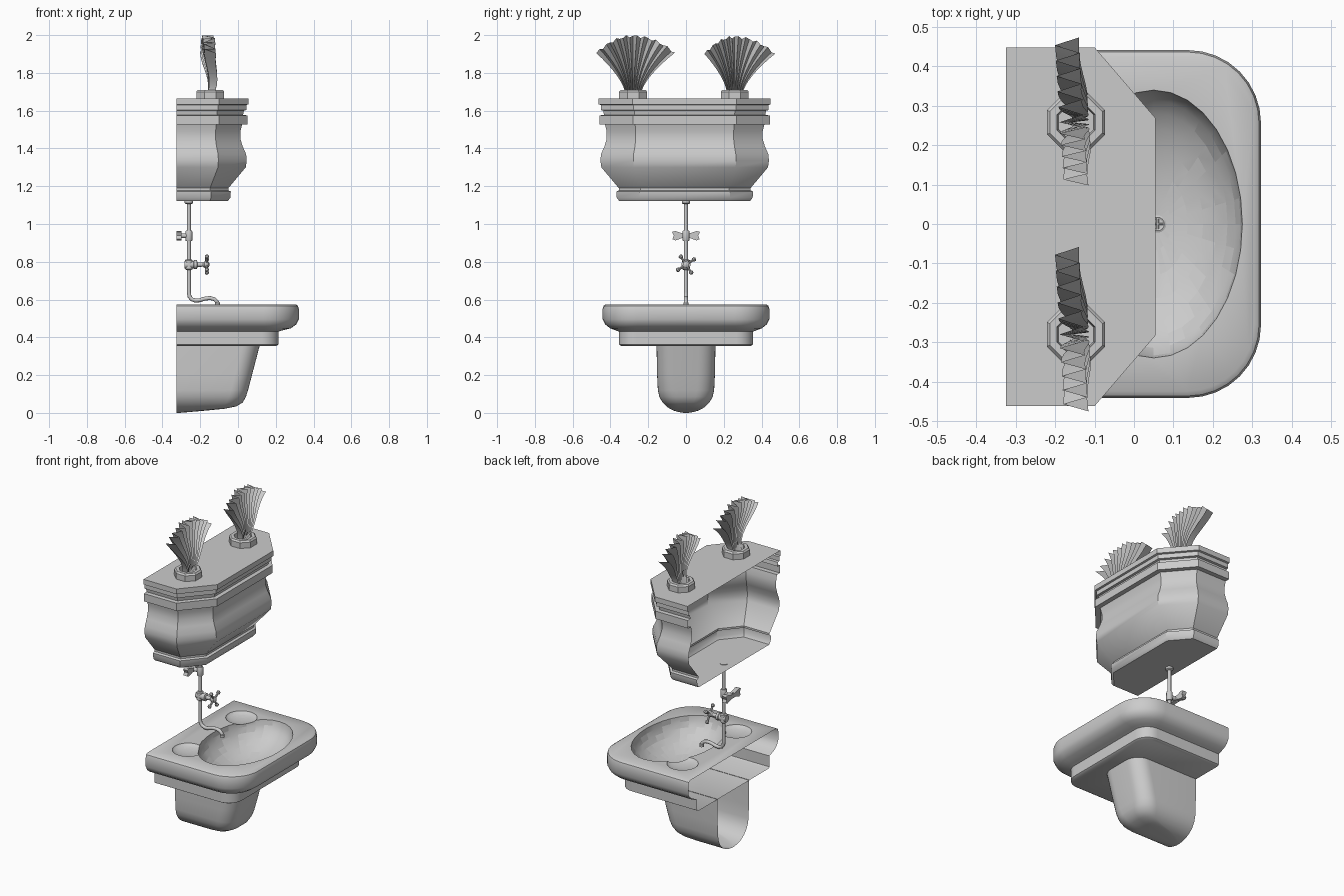
import bpy, bmesh, math
from mathutils import Matrix, Vector

if "Cube" in bpy.data.objects:
    bpy.data.objects.remove(bpy.data.objects["Cube"])

WALL = -0.325


def make(name, verts, faces, smooth=35):
    me = bpy.data.meshes.new(name)
    me.from_pydata(verts, [], faces)
    ob = bpy.data.objects.new(name, me)
    bpy.context.collection.objects.link(ob)
    if smooth:
        bpy.ops.object.select_all(action='DESELECT')
        ob.select_set(True)
        bpy.context.view_layer.objects.active = ob
        bpy.ops.object.shade_smooth_by_angle(angle=math.radians(smooth))
    return ob


def loft(name, rings, back=False, top=True):
    """Skin open rings (bottom to top) whose ends lie on the wall plane."""
    n = len(rings[0])
    verts = [p for r in rings for p in r]
    faces = []
    for k in range(len(rings) - 1):
        a, b = k * n, (k + 1) * n
        faces += [(a + i, a + i + 1, b + i + 1, b + i) for i in range(n - 1)]
        if back:
            faces.append((a + n - 1, a, b, b + n - 1))
    faces.append(tuple(reversed(range(n))))
    if top:
        faces.append(tuple(range((len(rings) - 1) * n, len(rings) * n)))
    return make(name, verts, faces)


def d_ring(z, front, half, r, n=8):
    """Open rectangle with two rounded front corners."""
    pts = [(WALL, -half, z)]
    for s, a0 in ((-1, -90), (1, 0)):
        for i in range(n + 1):
            a = math.radians(a0 + 90 * i / n)
            pts.append((front - r + r * math.cos(a), s * (half - r) + r * math.sin(a), z))
    return pts + [(WALL, half, z)]


def lathe(name, profile, segs=16, at=(0, 0, 0), axis=(0, 0, 1), phase=0.0):
    """Revolve (radius, height) points around an axis."""
    m = Matrix.Translation(at) @ Vector(axis).to_track_quat('Z', 'Y').to_matrix().to_4x4()
    verts, faces = [], []
    for r, h in profile:
        for i in range(segs):
            a = 2 * math.pi * (i + phase) / segs
            verts.append(m @ Vector((r * math.cos(a), r * math.sin(a), h)))
    for k in range(len(profile) - 1):
        for i in range(segs):
            j = (i + 1) % segs
            faces.append((k * segs + i, k * segs + j, (k + 1) * segs + j, (k + 1) * segs + i))
    faces.append(tuple(reversed(range(segs))))
    faces.append(tuple(range((len(profile) - 1) * segs, len(profile) * segs)))
    return make(name, verts, faces)


# water tank: half-octagon plan, inset d at each height
def tank_ring(z, d):
    half = [(WALL, 0.455 - d), (-0.10 - 0.45 * d, 0.455 - d), (0.055 - d, 0.275 - 0.38 * d)]
    pts = [(x, -y) for x, y in half] + list(reversed(half))
    return [(x, y - 0.007, z) for x, y in pts]


tank_profile = [(1.122, .108), (1.14, .095), (1.172, .093), (1.178, .106), (1.19, .106),
                (1.30, .014), (1.335, .009), (1.37, .012), (1.41, .03), (1.45, .042),
                (1.49, .042), (1.527, .033), (1.527, .004), (1.575, .004), (1.577, .028),
                (1.60, .024), (1.603, .011), (1.63, .011), (1.633, 0), (1.665, 0)]
loft("water_tank", [tank_ring(z, d) for z, d in tank_profile])

# basin body
basin_profile = [(.355, .203, .343, .08), (.362, .214, .355, .09), (.43, .214, .355, .09),
                 (.436, .232, .37, .10), (.448, .28, .402, .14), (.468, .308, .427, .17),
                 (.495, .322, .441, .185), (.552, .322, .441, .185), (.567, .317, .436, .18),
                 (.575, .305, .424, .17)]
basin = loft("basin", [d_ring(*p) for p in basin_profile], back=True)


# bowl and soap dishes carved from the basin
def carve(name, at, scale):
    bpy.ops.mesh.primitive_uv_sphere_add(segments=32, ring_count=16, radius=1, location=at, scale=scale)
    cutter = bpy.context.object
    cutter.name = name
    cutter.hide_render = True
    mod = basin.modifiers.new("carve", 'BOOLEAN')
    mod.operation, mod.solver, mod.object = 'DIFFERENCE', 'EXACT', cutter
    bpy.context.view_layer.objects.active = basin
    bpy.ops.object.modifier_apply(modifier=mod.name)
    bpy.data.objects.remove(cutter)


carve("bowl_cutter", (.05, 0, .577), (.225, .34, .168))
for s in (-1, 1):
    carve("dish_cutter", (-.16, s * .262, .578), (.09, .09, .024))

# open the wall side of the basin
bm = bmesh.new()
bm.from_mesh(basin.data)
bmesh.ops.delete(bm, geom=[f for f in bm.faces if all(v.co.x < WALL + 1e-4 for v in f.verts)],
                 context='FACES')
bm.to_mesh(basin.data)
bm.free()
bpy.ops.object.select_all(action='DESELECT')
basin.select_set(True)
bpy.context.view_layer.objects.active = basin
bpy.ops.object.shade_smooth_by_angle(angle=math.radians(35))

# pedestal under the basin
pedestal_profile = [(0, -.31, .012, .01), (.006, -.24, .045, .035), (.013, -.16, .068, .05),
                    (.022, -.07, .086, .06), (.034, -.01, .103, .07), (.055, .025, .124, .085),
                    (.085, .042, .141, .09), (.12, .053, .149, .09), (.2, .074, .153, .09),
                    (.357, .115, .156, .09)]
loft("pedestal", [d_ring(*p) for p in pedestal_profile], top=False)

# drain
lathe("drain_ring", [(.022, 0), (.022, .006), (.017, .008), (.013, .006), (.013, .001)],
      at=(.06, 0, .408))
for i in range(2):
    a = math.pi / 2 * i
    d = Vector((math.cos(a), math.sin(a), 0))
    lathe("drain_bar", [(.003, -.015), (.003, .015)], 6, Vector((.06, 0, .413)), d)

# supply pipe
curve = bpy.data.curves.new("supply_pipe", 'CURVE')
curve.dimensions = '3D'
curve.bevel_depth, curve.bevel_resolution, curve.use_fill_caps = 0.0105, 3, True
path = [(-.26, 1.125), (-.26, .64), (-.257, .617), (-.246, .602), (-.228, .595), (-.205, .596),
        (-.175, .605), (-.148, .608), (-.125, .602), (-.111, .588), (-.108, .57)]
sp = curve.splines.new('POLY')
sp.points.add(len(path) - 1)
for p, (x, z) in zip(sp.points, path):
    p.co = (x, 0, z, 1)
sp.use_smooth = True
bpy.context.collection.objects.link(bpy.data.objects.new("supply_pipe", curve))
lathe("pipe_flange", [(.014, 1.105), (.022, 1.11), (.022, 1.125)], at=(-.26, 0, 0))
lathe("spout_tip", [(.014, .568), (.014, .582), (.011, .586)], at=(-.108, 0, 0))

# wall bracket: clamp, arm and bow-tie plate
lathe("pipe_clamp", [(.016, .91), (.018, .914), (.018, .961), (.016, .965)], at=(-.26, 0, 0))
lathe("bracket_arm", [(.018, -.32), (.012, -.30), (.012, -.265)], 12, (0, 0, .938), (1, 0, 0))
bow = [(.072, -.018), (.064, .0), (.074, .02), (.056, .025), (.022, .013)]
bow += [(-y, z) for y, z in reversed(bow)] + [(-.056, -.025), (-.022, -.013), (.022, -.013), (.056, -.025)]
n = len(bow)
verts = [(x, y, z + .938) for x in (WALL, -.298) for y, z in bow]
faces = [(i, (i + 1) % n, n + (i + 1) % n, n + i) for i in range(n)]
faces += [tuple(reversed(range(n))), tuple(range(n, 2 * n))]
make("bracket_plate", verts, faces)

# tap: body, stem and cross handle
lathe("tap_body", [(.014, .757), (.02, .762), (.02, .808), (.014, .813)], at=(-.26, 0, 0))
lathe("tap_stem", [(.02, -.282), (.02, -.235), (.024, -.232), (.024, -.218), (.012, -.214),
                   (.011, -.185), (.017, -.178), (.017, -.158), (.008, -.152)],
      at=(0, 0, .785), axis=(1, 0, 0))
for k in range(4):
    a = math.radians(33 + 90 * k)
    lathe("tap_handle_arm", [(.007, .005), (.006, .04), (.011, .045), (.011, .055), (.005, .061)],
          8, (-.165, 0, .785), (0, math.cos(a), math.sin(a)))


# plume collars and pleated fans
def fan(name, cy, left, right, top, pleats=22, rows=8):
    verts, faces = [], []
    for i in range(pleats + 1):
        t = 2 * i / pleats - 1
        reach = left if t < 0 else right
        for j in range(rows + 1):
            s = j / rows
            y = cy + t * (.04 * (1 - s) + reach * s ** 1.5)
            h = top - .09 * t * t - 1.675 + .008 * math.sin(i * 2.3)
            sway = .012 * math.sin(s * 5) - .012 * t * s
            x = -.147 + sway + (-1) ** i * (.016 + .015 * s)
            verts.append((x, y, 1.675 + h * s))
    for i in range(pleats):
        for j in range(rows):
            a, b = i * (rows + 1) + j, (i + 1) * (rows + 1) + j
            faces.append((a, b, b + 1, a + 1))
    make(name, verts, faces, 25)


for cy, left, right, top in ((-.28, .195, .222, 1.995), (.258, .16, .215, 1.99)):
    lathe("plume_collar", [(.08, 1.664), (.08, 1.70), (.072, 1.71), (.052, 1.71), (.048, 1.675)],
          8, (-.147, cy, 0), phase=.5)
    fan("plume", cy, left, right, top)
